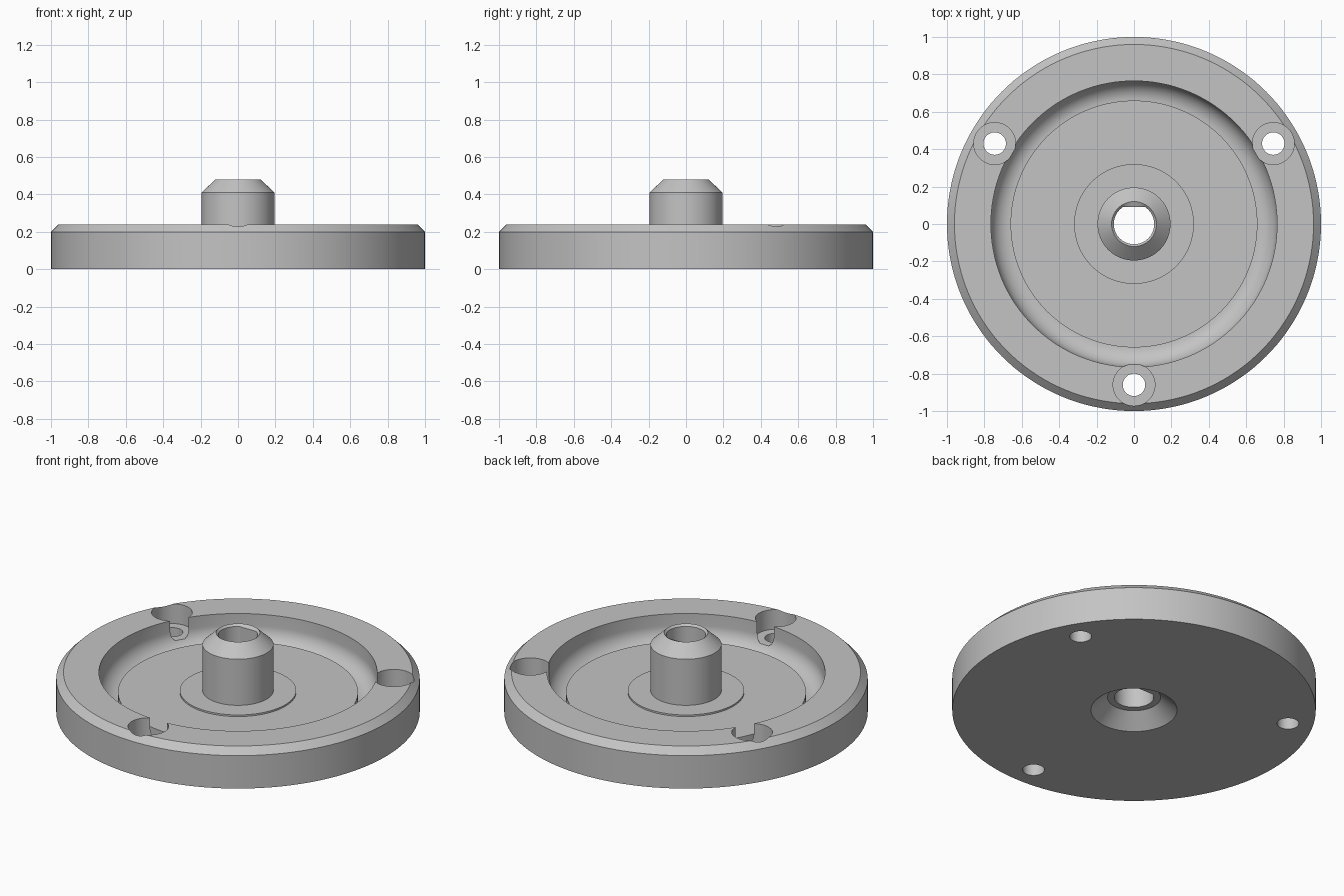
import bpy, bmesh
from math import sin, cos, pi, radians

cube = bpy.data.objects.get("Cube")
if cube:
    bpy.data.objects.remove(cube, do_unlink=True)

steel = bpy.data.materials.new("plain grey metal")
steel.use_nodes = True
grey = (0.55, 0.55, 0.55, 1)
steel.diffuse_color = grey
steel.node_tree.nodes["Principled BSDF"].inputs["Base Color"].default_value = grey


def lathe(name, profile, steps, closed, flat_radius=None, flat_y=0.0):
    """Spin (radius, z) points round z; a given radius gets a flat on its +y side."""
    bm = bmesh.new()
    rings = []
    for r, z in profile:
        ring = []
        for i in range(steps):
            a = 2 * pi * i / steps
            y = r * sin(a)
            if r == flat_radius:
                y = min(y, flat_y)
            ring.append(bm.verts.new((r * cos(a), y, z)))
        rings.append(ring)
    pairs = list(zip(rings, rings[1:]))
    if closed:
        pairs.append((rings[-1], rings[0]))
    else:
        bm.faces.new(rings[0])
        bm.faces.new(rings[-1])
    for low, high in pairs:
        for i in range(steps):
            j = (i + 1) % steps
            bm.faces.new((low[i], low[j], high[j], high[i]))
    bmesh.ops.recalc_face_normals(bm, faces=bm.faces)
    mesh = bpy.data.meshes.new(name)
    bm.to_mesh(mesh)
    bm.free()
    mesh.materials.append(steel)
    obj = bpy.data.objects.new(name, mesh)
    bpy.context.collection.objects.link(obj)
    return obj


# Flange: outer rim, rounded groove, raised floor, hub pad, hub, keyed bore, countersink
bore = 0.108
groove_in, groove_r, groove_mid = 0.66, 0.105, 0.17
fillet = [(groove_in + groove_r * cos(a), groove_mid - groove_r * sin(a))
          for a in (pi / 2 * i / 12 for i in range(13))]
profile = [(0.237, 0), (1, 0), (1, 0.2), (0.96, 0.24), (groove_in + groove_r, 0.24)]
profile += fillet
profile += [(groove_in, 0.12), (0.32, 0.12), (0.32, 0.13), (0.195, 0.13),
            (0.195, 0.41), (0.12, 0.48), (bore, 0.468), (bore, 0.08), (0.146, 0.08)]
flange = lathe("flange_with_hub", profile, 144, True, bore, 0.092)

# Three counterbored bolt holes
for k in range(3):
    angle = radians(-90 + 120 * k)
    cutter = lathe("bolt_hole_cutter",
                   [(0.06, -0.1), (0.06, 0.12), (0.112, 0.12), (0.112, 0.4)], 48, False)
    cutter.location = (0.86 * cos(angle), 0.86 * sin(angle), 0)
    cutter.hide_render = True
    cut = flange.modifiers.new("bolt_hole", 'BOOLEAN')
    cut.operation = 'DIFFERENCE'
    cut.solver = 'EXACT'
    cut.object = cutter
    bpy.context.view_layer.objects.active = flange
    bpy.context.view_layer.update()
    bpy.ops.object.modifier_apply(modifier=cut.name)
    bpy.data.objects.remove(cutter, do_unlink=True)

# Smooth round walls, crisp edges
bpy.ops.object.select_all(action='DESELECT')
flange.select_set(True)
bpy.context.view_layer.objects.active = flange
bpy.ops.object.shade_smooth_by_angle(angle=radians(24))
